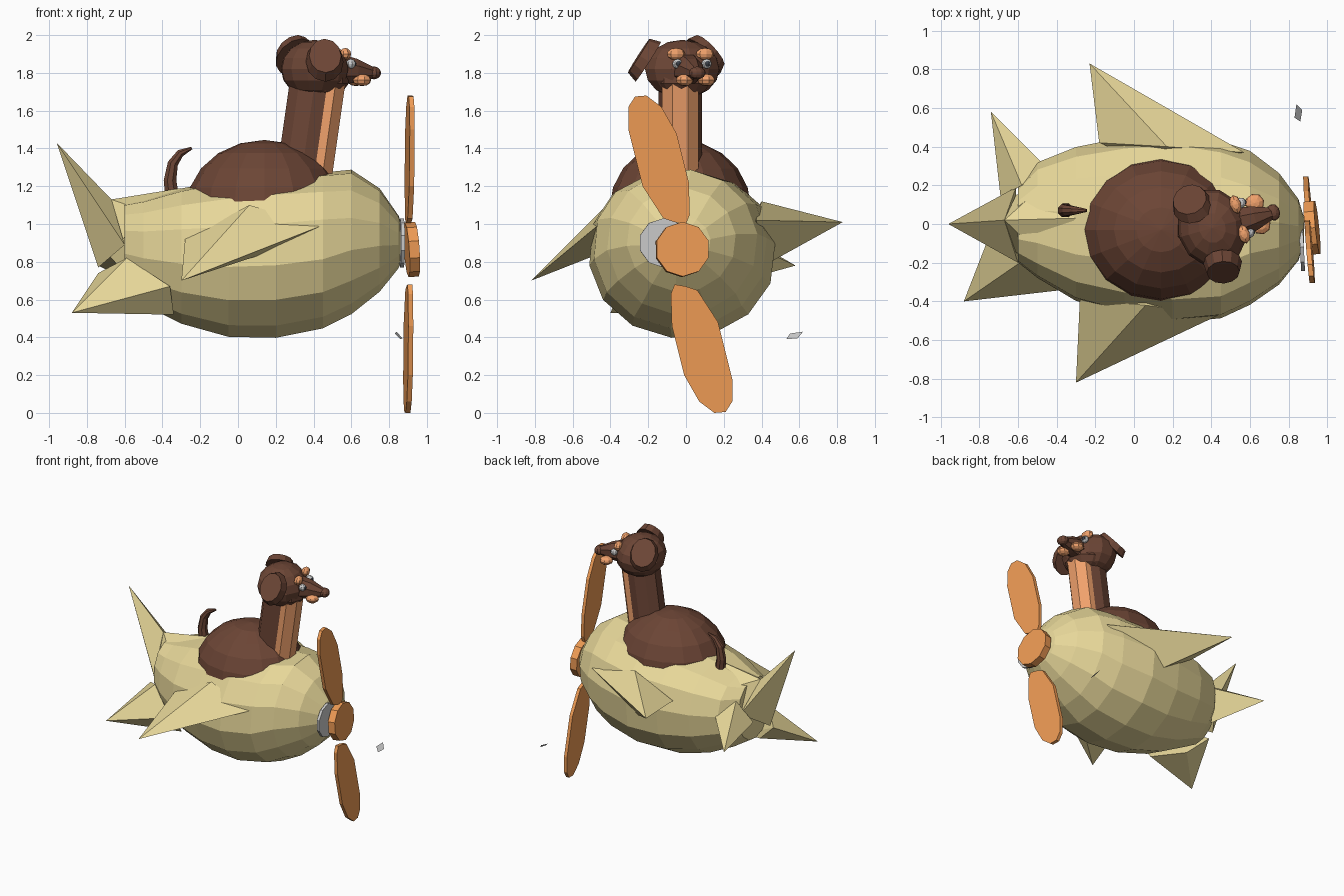
import bpy, bmesh, math
from mathutils import Vector, Matrix

if "Cube" in bpy.data.objects:
    bpy.data.objects.remove(bpy.data.objects["Cube"])


def material(name, rgb):
    m = bpy.data.materials.new(name)
    m.diffuse_color = (*rgb, 1)
    m.use_nodes = True
    m.node_tree.nodes["Principled BSDF"].inputs["Base Color"].default_value = m.diffuse_color
    return m


SAND = material("sand", (0.80, 0.68, 0.32))
BROWN = material("brown", (0.15, 0.06, 0.036))
TAN = material("tan", (0.88, 0.36, 0.15))
ORANGE = material("orange", (0.86, 0.33, 0.09))
DARK = material("dark", (0.06, 0.07, 0.09))


def finish(name, bm, mat=None):
    bmesh.ops.recalc_face_normals(bm, faces=bm.faces)
    me = bpy.data.meshes.new(name)
    bm.to_mesh(me)
    bm.free()
    ob = bpy.data.objects.new(name, me)
    bpy.context.collection.objects.link(ob)
    if mat:
        me.materials.append(mat)
    return ob


def loft(name, rings, mat=None):
    """Skin rings of points and cap both ends."""
    bm = bmesh.new()
    loops = [[bm.verts.new(p) for p in r] for r in rings]
    n = len(loops[0])
    for a, b in zip(loops, loops[1:]):
        for i in range(n):
            j = (i + 1) % n
            bm.faces.new((a[i], a[j], b[j], b[i]))
    bm.faces.new(loops[0])
    bm.faces.new(loops[-1])
    return finish(name, bm, mat)


def tube(name, path, mat, sides=8):
    """path: (x, y, z, radius) stations."""
    pts = [Vector(p[:3]) for p in path]
    rings = []
    for k, p in enumerate(path):
        d = pts[min(k + 1, len(pts) - 1)] - pts[max(k - 1, 0)]
        u = d.cross(Vector((0, 1, 0))).normalized()
        v = d.cross(u).normalized()
        rings.append([pts[k] + p[3] * (u * math.cos(t) + v * math.sin(t))
                      for t in (2 * math.pi * (i + .5) / sides for i in range(sides))])
    return loft(name, rings, mat)


def ball(name, loc, radii, mat=None, yaw=0, seg=10, rows=7):
    bm = bmesh.new()
    bmesh.ops.create_uvsphere(bm, u_segments=seg, v_segments=rows, radius=1)
    bm.transform(Matrix.Translation(loc) @ Matrix.Rotation(yaw, 4, 'Z')
                 @ Matrix.Diagonal((*radii, 1)))
    return finish(name, bm, mat)


def disc(name, loc, normal, radii, depth, mat=None, sides=10, r_top=1):
    bm = bmesh.new()
    bmesh.ops.create_cone(bm, cap_ends=True, segments=sides, radius1=1,
                          radius2=r_top, depth=1)
    rot = Vector(normal).to_track_quat('Z', 'Y').to_matrix().to_4x4()
    bm.transform(Matrix.Translation(loc) @ rot @ Matrix.Diagonal((*radii, depth, 1)))
    return finish(name, bm, mat)


def spike(name, points):
    bm = bmesh.new()
    for p in points:
        bm.verts.new(p)
    bmesh.ops.convex_hull(bm, input=bm.verts)
    return finish(name, bm, SAND)


# Fuselage: x, centre y, centre z, half width, half height; squarish upper half
stations = [
    (-.60, 0, .87, .20, .24), (-.50, .02, .85, .30, .28),
    (-.30, 0, .83, .40, .36), (-.05, -.01, .82, .46, .42),
    (.20, -.02, .83, .495, .435), (.45, -.03, .86, .46, .415),
    (.60, -.02, .905, .40, .385), (.75, -.025, .915, .29, .275),
    (.85, -.03, .905, .16, .14), (.88, -.03, .90, .06, .06)]
N = 14


def squash(v, p):
    return math.copysign(abs(v) ** p, v)


rings = []
for x, cy, cz, ry, rz in stations:
    ring = []
    for i in range(N):
        t = 2 * math.pi * (i + .25) / N
        p = .84 if math.sin(t) > 0 and x < .55 else 1
        ring.append((x, cy + ry * squash(math.cos(t), p), cz + rz * squash(math.sin(t), p)))
    rings.append(ring)
loft("fuselage", rings, SAND)

# Wings and tail fins: the tip first, then the root points
spike("right_wing", [(-.30, -.82, .70), (-.28, -.39, .92), (.06, -.42, 1.10),
                     (.44, -.47, .99), (.10, -.49, .83), (.1, -.3, .95)])
spike("left_wing", [(-.23, .83, 1.01), (-.18, .42, .98), (.17, .40, 1.12),
                    (.57, .37, 1.02), (.10, .45, .80), (.1, .3, .95)])
spike("tail_fin", [(-.96, 0, 1.43), (-.67, .02, 1.13), (-.61, .19, .90),
                   (-.60, -.20, .89), (-.74, 0, .77)])
spike("fin_ridge", [(-.67, .02, 1.13), (-.30, .03, 1.19), (-.47, -.17, 1.06),
                    (-.47, .20, 1.06), (-.61, .15, .92), (-.61, -.15, .92)])
spike("right_tailplane", [(-.88, -.40, .53), (-.74, -.04, .74), (-.59, -.20, .82),
                          (-.36, -.34, .67), (-.34, -.22, .52), (-.58, -.10, .59)])
spike("left_tailplane", [(-.74, .58, .78), (-.69, .14, .84), (-.58, .20, 1.0),
                         (-.48, .32, .90), (-.54, .22, .68)])

# Propeller: hub, blades, grey backing plate, loose chip
AXIS = Vector((1, .10, .07)).normalized()
HUB = Vector((.92, -.02, .865))
disc("propeller_hub", HUB, AXIS, (.145, .145), .055, ORANGE, 10)
outline = [(-.06, 1.01), (.00, 1.00), (.02, 1.05), (.015, 1.22), (-.05, 1.48),
           (-.13, 1.62), (-.21, 1.68), (-.27, 1.675), (-.305, 1.62),
           (-.305, 1.50), (-.23, 1.20), (-.12, 1.03)]
for name, s in (("upper_blade", 1), ("lower_blade", -1)):
    rings = []
    for dx in (-.013, .013):
        ring = []
        for y, z in outline:
            y, z = s * (y + .03), s * (z - .84)
            ring.append((.905 - .10 * y - .015 * z + dx, y - .03, z + .84))
        rings.append(ring)
    loft(name, rings, ORANGE)
disc("backing_plate", (.868, -.12, .90), (1, .05, 0), (.13, .13), .02)
bm = bmesh.new()
bm.faces.new([bm.verts.new(p) for p in [(.86, .53, .39), (.83, .55, .42),
                                        (.84, .62, .43), (.87, .59, .395)]])
finish("loose_chip", bm)

# Dog body, neck with tan chest, curled tail
ball("dog_body", (.14, -.03, 1.08), (.415, .375, .365), BROWN, seg=16, rows=10)
for name, mat, dx, r, sides in (("neck", BROWN, 0, (.14, .115), 10),
                                ("chest", TAN, .075, (.095, .105), 8)):
    loft(name, [[(x + dx + r[0] * math.cos(t), -.03 + r[1] * math.sin(t), z)
                 for t in (2 * math.pi * (i + .5) / sides for i in range(sides))]
                for x, z in ((.335, 1.25), (.405, 1.74))], mat)
tube("dog_tail", [(-.345, .07, 1.12, .04), (-.36, .07, 1.23, .036),
                  (-.345, .07, 1.32, .030), (-.305, .07, 1.375, .022),
                  (-.245, .07, 1.402, .008)], BROWN)

# Head turned slightly left, with muzzle and nose
YAW = math.radians(16)
ball("head", (.405, -.02, 1.82), (.18, .205, .155), BROWN, YAW, 12, 8)
ball("jaw", (.43, -.02, 1.765), (.16, .16, .10), BROWN, YAW)
tube("muzzle", [(.50, -.005, 1.82, .095), (.62, .03, 1.812, .068),
                (.71, .055, 1.80, .034)], BROWN)
ball("nose", (.72, .06, 1.80), (.036, .045, .034), BROWN, YAW)

# Ears: tilted thick discs
disc("right_ear", (.46, -.225, 1.875), (.05, -.84, .54), (.10, .125), .06, BROWN, 12, .85)
disc("left_ear", (.295, .11, 1.902), (-.30, .67, .67), (.105, .13), .05, BROWN, 12, .85)

# Mirrored face details in the head's own frame
head = Matrix.Translation((.41, -.015, 0)) @ Matrix.Rotation(YAW, 4, 'Z')
for side, s in (("right", -1), ("left", 1)):
    ball(side + "_eye", head @ Vector((.172, s * .08, 1.848)), (.026, .028, .026), None, YAW, 8, 6)
    ball(side + "_pupil", head @ Vector((.188, s * .08, 1.848)), (.014, .016, .016), DARK, YAW, 8, 6)
    ball(side + "_brow", head @ Vector((.142, s * .08, 1.90)), (.03, .05, .032), TAN, YAW, 8, 6)
    ball(side + "_cheek", head @ Vector((.24, s * .06, 1.762)), (.05, .048, .032), TAN, YAW, 8, 6)
